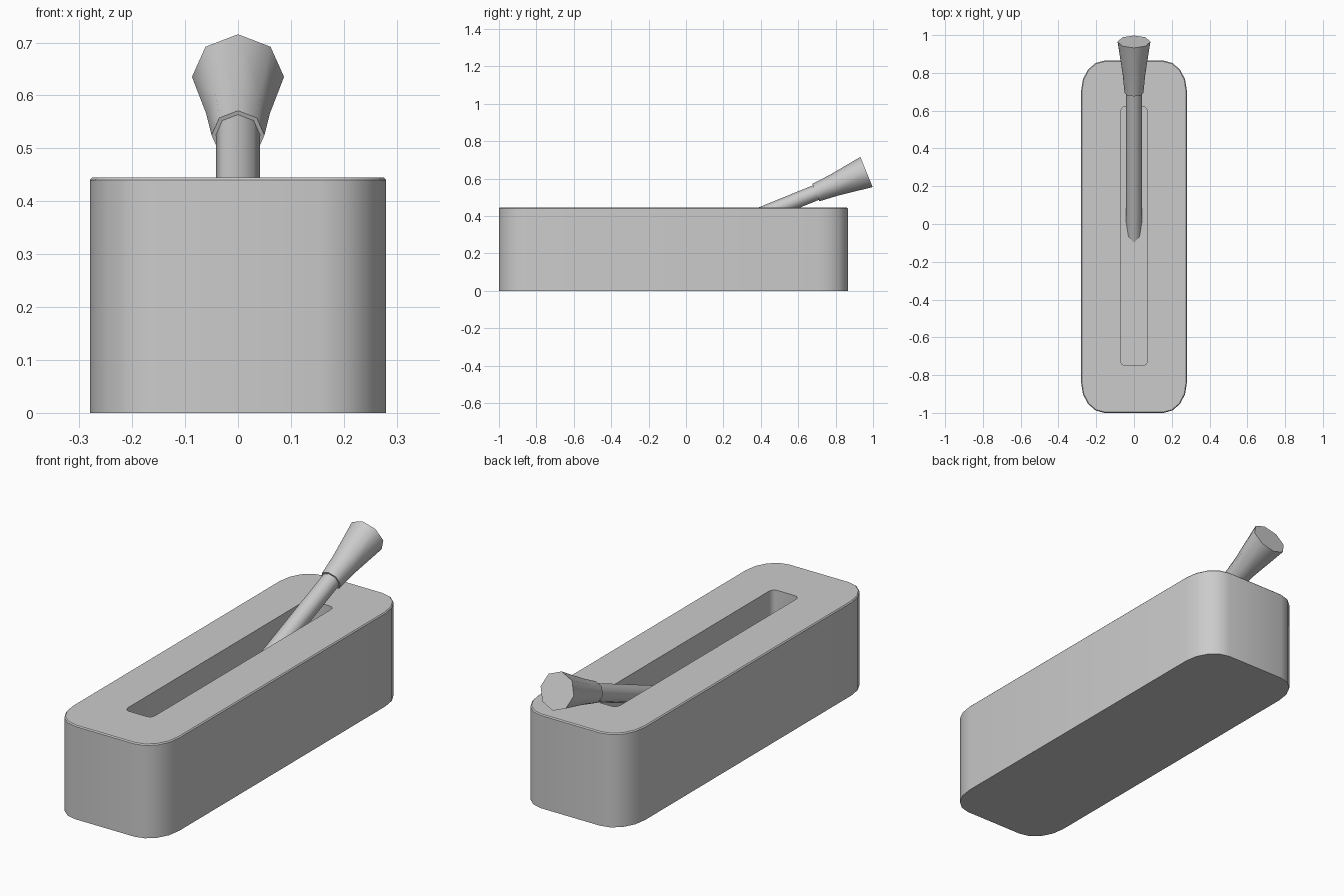
import bpy, bmesh, math
from mathutils import Vector

if "Cube" in bpy.data.objects:
    bpy.data.objects.remove(bpy.data.objects["Cube"])


def loft(name, rings, angle):
    """Skin a stack of equal-count rings, cap both ends."""
    bm = bmesh.new()
    loops = [[bm.verts.new(p) for p in ring] for ring in rings]
    n = len(loops[0])
    for a, b in zip(loops, loops[1:]):
        for i in range(n):
            j = (i + 1) % n
            bm.faces.new((a[i], a[j], b[j], b[i]))
    bm.faces.new(loops[0][::-1])
    bm.faces.new(loops[-1])
    bmesh.ops.recalc_face_normals(bm, faces=bm.faces)
    mesh = bpy.data.meshes.new(name)
    bm.to_mesh(mesh)
    bm.free()
    obj = bpy.data.objects.new(name, mesh)
    bpy.context.collection.objects.link(obj)
    bpy.ops.object.select_all(action='DESELECT')
    obj.select_set(True)
    bpy.context.view_layer.objects.active = obj
    bpy.ops.object.shade_smooth_by_angle(angle=math.radians(angle))
    return obj


def rounded_rect(hx, y0, y1, rx, ry, z, seg=4):
    """Counter-clockwise rounded rectangle at height z."""
    pts = []
    corners = [(hx - rx, y1 - ry), (rx - hx, y1 - ry),
               (rx - hx, y0 + ry), (hx - rx, y0 + ry)]
    for k, (cx, cy) in enumerate(corners):
        for i in range(seg + 1):
            a = math.pi / 2 * (k + i / seg)
            pts.append((cx + rx * math.cos(a), cy + ry * math.sin(a), z))
    return pts


# housing with a recessed slot, a single continuous skin
e = 0.005
loft("housing", [
    rounded_rect(0.28, -1.0, 0.865, 0.125, 0.16, 0),
    rounded_rect(0.28, -1.0, 0.865, 0.125, 0.16, 0.445 - e),
    rounded_rect(0.28 - e, -1.0 + e, 0.865 - e, 0.12, 0.155, 0.445),
    rounded_rect(0.071, -0.75, 0.622, 0.024, 0.03, 0.445),
    rounded_rect(0.071, -0.75, 0.622, 0.024, 0.03, 0.247),
], 35)

# lever axis, measured back from the centre of the grip's end face
tip = Vector((0, 0.965, 0.635))
axis = Vector((0, 0.926, 0.377)).normalized()
side = Vector((1, 0, 0))
up = side.cross(axis)


def octagon(s, r):
    c = tip - axis * s
    return [c + r * (side * math.cos(i * math.pi / 4) + up * math.sin(i * math.pi / 4))
            for i in range(8)]


# lever rod, its foot buried in the slot floor
loft("lever_rod", [octagon(1.26, 0.042), octagon(0.2, 0.042)], 50)

# flared grip
loft("lever_grip", [octagon(0.292, 0.05), octagon(0.185, 0.06), octagon(0, 0.087)], 50)
